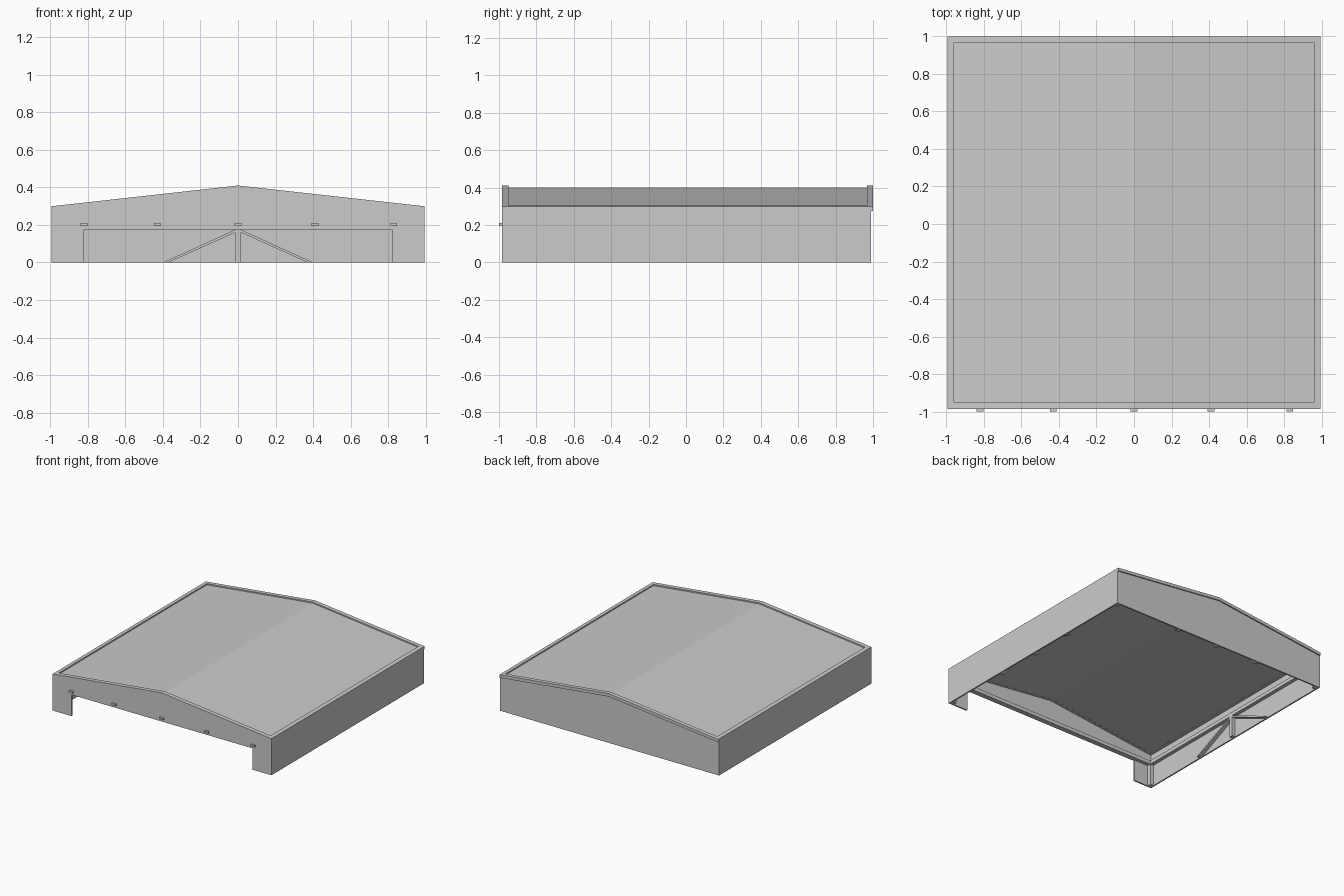
import bpy, bmesh
from math import radians
from mathutils import Matrix

if "Cube" in bpy.data.objects:
    bpy.data.objects.remove(bpy.data.objects["Cube"])

W = 0.993              # half width in x
Y0, Y1 = -0.985, 0.99  # outer wall faces
T = 0.012              # wall skin thickness


def top(x):
    """Height of the gabled top edge at x."""
    return 0.41 - 0.111 * abs(x)


def prism(name, pts, y0, y1, turn=0):
    """Extrude an (x, z) profile from y0 to y1, then turn it about z."""
    bm = bmesh.new()
    a = [bm.verts.new((x, y0, z)) for x, z in pts]
    b = [bm.verts.new((x, y1, z)) for x, z in pts]
    bm.faces.new(a)
    bm.faces.new(b[::-1])
    n = len(pts)
    for i in range(n):
        j = (i + 1) % n
        bm.faces.new((a[j], a[i], b[i], b[j]))
    bmesh.ops.transform(bm, matrix=Matrix.Rotation(radians(turn), 4, 'Z'), verts=bm.verts)
    bmesh.ops.recalc_face_normals(bm, faces=bm.faces)
    me = bpy.data.meshes.new(name)
    bm.to_mesh(me)
    bm.free()
    ob = bpy.data.objects.new(name, me)
    bpy.context.collection.objects.link(ob)
    return ob


def box(name, x0, x1, y0, y1, z0, z1, turn=0):
    return prism(name, [(x0, z0), (x1, z0), (x1, z1), (x0, z1)], y0, y1, turn)


def gable_band(x, up, down):
    """Closed profile that follows the gable between two offsets."""
    return [(-x, top(x) + down), (0, top(0) + down), (x, top(x) + down),
            (x, top(x) + up), (0, top(0) + up), (-x, top(x) + up)]


# Walls: open front, closed back and sides
prism("front_wall", [(-W, 0), (-0.82, 0), (-0.82, 0.175), (0.82, 0.175), (0.82, 0), (W, 0),
                     (W, top(W) - 0.025), (0, top(0) - 0.025), (-W, top(W) - 0.025)],
      Y0, Y0 + T)
prism("back_wall", [(-W, 0), (W, 0), (W, top(W) - 0.025), (0, top(0) - 0.025),
                    (-W, top(W) - 0.025)], Y1 - T, Y1)
for side, s in (("left", -1), ("right", 1)):
    xs = sorted((s * W, s * (W - T)))
    box(side + "_wall", *xs, Y0 + T, Y1 - T, 0, top(W) - 0.025)
    # Sloped eave trim
    xi = s * 0.96
    prism(side + "_eave_trim", [(xi, top(xi) - 0.025), (s * W, top(W) - 0.025),
                                (s * W, top(W)), (xi, top(xi))], -0.95, 0.967)

# Gable trim and recessed roof
prism("front_gable_trim", gable_band(W, 0, -0.025), Y0, -0.95)
prism("back_gable_trim", gable_band(W, 0, -0.025), 0.967, 1.0)
prism("roof", gable_band(0.975, -0.01, -0.024), -0.965, 0.978)

# Corner posts
for sx in (-1, 1):
    for y in (Y0 + T, Y1 - T - 0.03):
        xs = sorted((sx * (W - T), sx * (W - T - 0.03)))
        box("corner_post", *xs, y, y + 0.03, 0, 0.175)

# Wall framing: beam, middle post and two braces on the three closed walls
for side, turn, face in (("back", 0, Y1 - T), ("left", 90, W - T), ("right", -90, W - T)):
    y0 = face - 0.03
    box(side + "_beam", -0.97, 0.97, y0, face, 0.175, 0.205, turn)
    box(side + "_middle_post", -0.015, 0.015, y0, face, 0, 0.175, turn)
    for s in (-1, 1):
        prism(side + "_brace", [(s * 0.4, 0), (s * 0.37, 0), (s * 0.015, 0.16),
                                (s * 0.015, 0.175)], y0, face, turn)
box("front_beam", -0.97, 0.97, Y0 + T, Y0 + T + 0.03, 0.175, 0.205)

# Small lamps above the opening
for x in (-0.82, -0.43, 0, 0.41, 0.83):
    box("front_lamp", x - 0.018, x + 0.018, -1.0, Y0, 0.195, 0.21)
